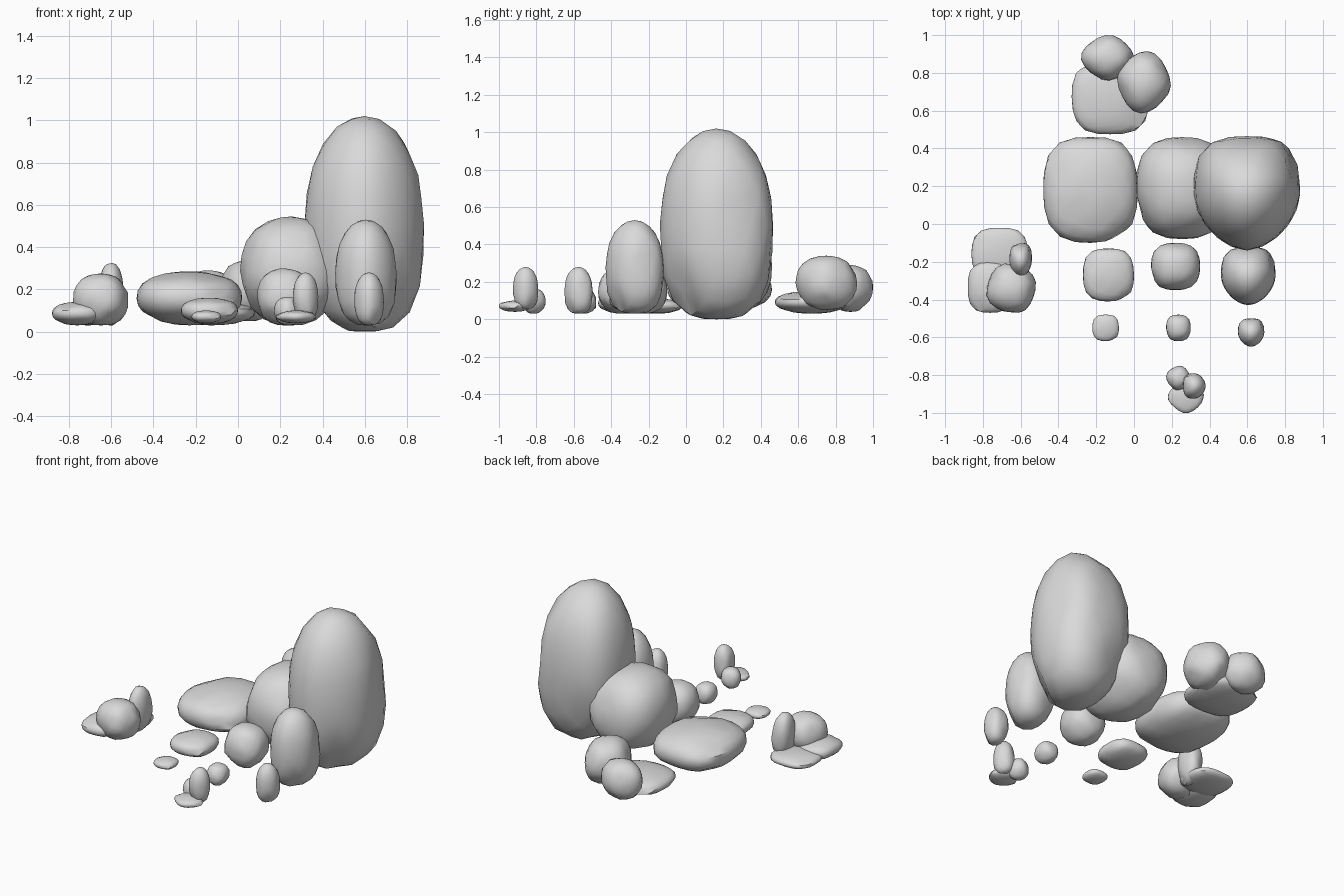
import bpy, bmesh, math, random
from mathutils import Vector, Euler

if "Cube" in bpy.data.objects:
    bpy.data.objects.remove(bpy.data.objects["Cube"], do_unlink=True)

stone = bpy.data.materials.new("light grey stone")
stone.use_nodes = True
GREY = (0.7, 0.7, 0.7, 1)
stone.diffuse_color = GREY
stone.node_tree.nodes["Principled BSDF"].inputs["Base Color"].default_value = GREY

# Squareness of each boulder type: top, underside, front outline, back outline, seed
TYPES = {
    "flat": (2.4, 2.1, 2.8, 3.0, 4),
    "round": (2.3, 2.6, 2.6, 2.7, 8),
    "tall": (2.1, 3.0, 1.75, 3.0, 15),
}


def boulder_points(points, kind):
    """Push unit-sphere points onto a squared egg with chipped planes."""
    top, under, front, back, seed = TYPES[kind]
    rng = random.Random(seed)
    chips = []
    for i in range(22):
        n = Vector((rng.gauss(0, 1), rng.gauss(0, 1), rng.gauss(0, 1))).normalized()
        chips.append((n, rng.uniform(0.97, 1.06)))
    result = []
    for p in points:
        d = p.normalized()
        v = top if d.z > 0 else under
        h = front if d.y < 0 else back
        ring = (abs(d.x) ** h + abs(d.y) ** h) ** (1 / h)
        radius = (ring ** v + abs(d.z) ** v) ** (-1 / v)
        for n, reach in chips:
            facing = d.dot(n)
            if facing > 0.3:
                radius = min(radius, reach / facing)
        result.append(d * radius)
    return result


def boulder(name, kind, low, high, turn=(0, 0, 0)):
    """Build one boulder that fills the box from low to high."""
    bm = bmesh.new()
    bmesh.ops.create_icosphere(bm, subdivisions=3, radius=1)
    rot = Euler([math.radians(a) for a in turn]).to_matrix()
    pts = [rot @ p for p in boulder_points([v.co.copy() for v in bm.verts], kind)]
    for axis in range(3):
        a = min(p[axis] for p in pts)
        b = max(p[axis] for p in pts)
        for p in pts:
            p[axis] = low[axis] + (p[axis] - a) / (b - a) * (high[axis] - low[axis])
    for v, p in zip(bm.verts, pts):
        v.co = p
    for f in bm.faces:
        f.smooth = True
    mesh = bpy.data.meshes.new(name)
    bm.to_mesh(mesh)
    bm.free()
    mesh.set_sharp_from_angle(angle=math.radians(35))
    mesh.materials.append(stone)
    obj = bpy.data.objects.new(name, mesh)
    bpy.context.collection.objects.link(obj)


# Large row
boulder("large_flat_rock", "flat", (-.48, -.10, .03), (.02, .46, .285))
boulder("large_round_rock", "round", (.01, -.08, .03), (.50, .46, .545))
boulder("large_tall_rock", "tall", (.315, -.14, 0), (.88, .465, 1.02))

# Medium row
boulder("medium_flat_rock", "flat", (-.27, -.41, .035), (0, -.13, .16))
boulder("medium_round_rock", "round", (.09, -.35, .03), (.35, -.10, .30))
boulder("medium_tall_rock", "tall", (.46, -.43, .03), (.75, -.12, .53))

# Small row
boulder("small_flat_rock", "flat", (-.22, -.62, .04), (-.08, -.48, .10))
boulder("small_round_rock", "round", (.17, -.62, .03), (.30, -.48, .165))
boulder("small_tall_rock", "tall", (.55, -.65, .03), (.69, -.50, .28))

# Side cluster
boulder("side_cluster_back_slab", "flat", (-.86, -.30, .03), (-.56, -.02, .11))
boulder("side_cluster_front_slab", "flat", (-.88, -.47, .03), (-.64, -.20, .14), (0, 0, 90))
boulder("side_cluster_round_rock", "round", (-.78, -.47, .03), (-.52, -.21, .275), (0, 0, 70))
boulder("side_cluster_post", "tall", (-.66, -.28, .03), (-.54, -.10, .325), (18, 0, 0))

# Back cluster
boulder("back_cluster_slab", "flat", (-.33, .475, .03), (.08, .87, .15), (0, 0, 180))
boulder("back_cluster_large_round", "round", (-.09, .585, .05), (.195, .915, .34), (0, 0, 120))
boulder("back_cluster_small_round", "round", (-.28, .76, .04), (0, 1, .29), (0, 0, 40))

# Front cluster
boulder("front_cluster_slab", "flat", (.18, -1, .04), (.37, -.83, .10), (0, 0, 45))
boulder("front_cluster_round_rock", "round", (.17, -.88, .03), (.30, -.75, .165), (0, 0, 30))
boulder("front_cluster_post", "tall", (.26, -.925, .055), (.38, -.79, .28), (0, 0, 90))
